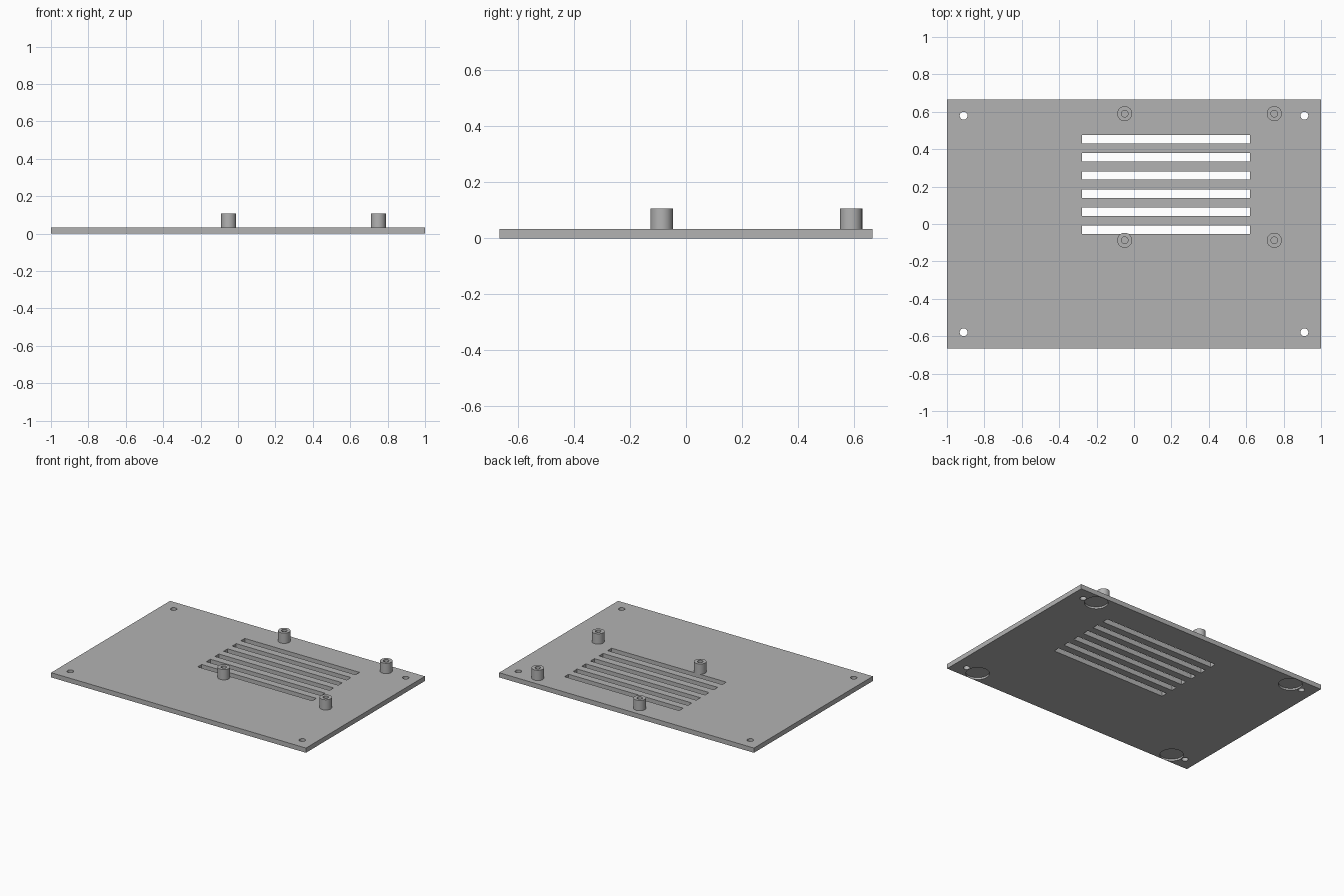
import bpy, bmesh, math
from mathutils import Matrix, Vector

if "Cube" in bpy.data.objects:
    bpy.data.objects.remove(bpy.data.objects["Cube"], do_unlink=True)

THICK = 0.0335
TOP = 0.1065

grey = bpy.data.materials.new("plain grey")
grey.use_nodes = True
colour = (0.45, 0.45, 0.45, 1)
grey.diffuse_color = colour
grey.node_tree.nodes["Principled BSDF"].inputs["Base Color"].default_value = colour


def add_box(bm, x, y, z, sx, sy, sz):
    bmesh.ops.create_cube(bm, size=1, matrix=Matrix.Translation((x, y, z))
                          @ Matrix.Diagonal((sx, sy, sz, 1)))


def add_cylinder(bm, x, y, z0, z1, r):
    bmesh.ops.create_cone(bm, cap_ends=True, segments=48, radius1=r, radius2=r,
                          depth=z1 - z0, matrix=Matrix.Translation((x, y, (z0 + z1) / 2)))


def make_object(name, bm):
    bmesh.ops.recalc_face_normals(bm, faces=bm.faces)
    mesh = bpy.data.meshes.new(name)
    bm.to_mesh(mesh)
    bm.free()
    mesh.materials.append(grey)
    obj = bpy.data.objects.new(name, mesh)
    bpy.context.collection.objects.link(obj)
    return obj


def shade(obj):
    bpy.ops.object.select_all(action="DESELECT")
    obj.select_set(True)
    bpy.context.view_layer.objects.active = obj
    bpy.ops.object.shade_smooth_by_angle(angle=math.radians(30))


# Flat base plate
bm = bmesh.new()
add_box(bm, 0, 0, THICK / 2, 2, 1.333, THICK)
plate = make_object("base_plate", bm)

# Cutters: vent slots, corner screw holes, shallow foot recesses underneath
bm = bmesh.new()
for i in range(6):
    add_box(bm, 0.171, -0.031 + i * 0.0967, THICK / 2, 0.9, 0.045, 0.2)
for sx in (-1, 1):
    for sy in (-1, 1):
        add_cylinder(bm, sx * 0.911, sy * 0.579, -0.1, 0.1, 0.021)
        add_cylinder(bm, sx * 0.81, sy * 0.59, -0.1, 0.0135, 0.076)
cutter = make_object("plate_cutter", bm)
cutter.hide_render = True

cut = plate.modifiers.new("openings", "BOOLEAN")
cut.operation = "DIFFERENCE"
cut.solver = "EXACT"
cut.object = cutter
bpy.context.view_layer.objects.active = plate
bpy.ops.object.modifier_apply(modifier=cut.name)
bpy.data.objects.remove(cutter, do_unlink=True)
shade(plate)

# Four standoffs with a blind screw hole, turned from one profile
profile = [(0, THICK), (0.04, THICK), (0.04, TOP), (0.018, TOP),
           (0.018, THICK + 0.005), (0, THICK + 0.005)]
for side, x in (("right", -0.05), ("left", 0.75)):
    for end, y in (("front", -0.087), ("back", 0.59)):
        bm = bmesh.new()
        verts = [bm.verts.new((r, 0, z)) for r, z in profile]
        edges = [bm.edges.new(pair) for pair in zip(verts, verts[1:])]
        bmesh.ops.spin(bm, geom=verts + edges, cent=(0, 0, 0), axis=(0, 0, 1),
                       angle=math.tau, steps=48)
        bmesh.ops.remove_doubles(bm, verts=bm.verts, dist=0.0001)
        standoff = make_object(f"standoff_{end}_{side}", bm)
        standoff.location = Vector((x, y, 0))
        shade(standoff)
